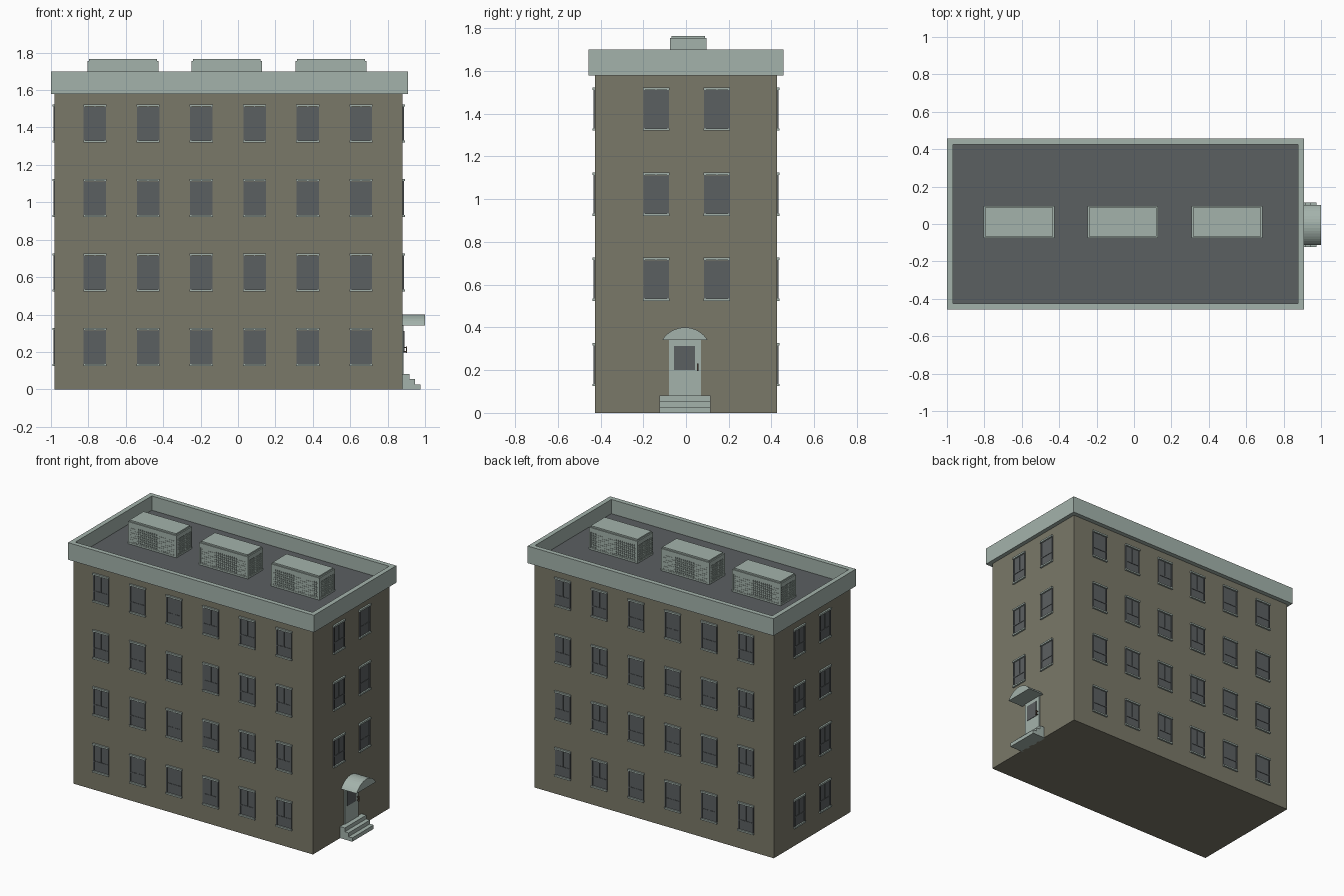
import bpy, bmesh, math
from mathutils import Matrix, Vector

if "Cube" in bpy.data.objects:
    bpy.data.objects.remove(bpy.data.objects["Cube"])


def mat(name, rgb):
    m = bpy.data.materials.new(name)
    m.diffuse_color = (*rgb, 1)
    m.use_nodes = True
    m.node_tree.nodes["Principled BSDF"].inputs["Base Color"].default_value = m.diffuse_color
    return m


WALL = mat("olive_wall", (0.195, 0.19, 0.14))
PALE = mat("pale_green_trim", (0.37, 0.45, 0.41))
DARK = mat("dark_grey", (0.105, 0.115, 0.12))
BROWN = mat("handle_brown", (0.10, 0.07, 0.05))


def boxes(name, items, material, m=Matrix()):
    """One object from many (x0,x1,y0,y1,z0,z1) boxes."""
    bm = bmesh.new()
    for x0, x1, y0, y1, z0, z1 in items:
        t = Matrix.Translation(((x0 + x1) / 2, (y0 + y1) / 2, (z0 + z1) / 2))
        s = Matrix.Diagonal((x1 - x0, y1 - y0, z1 - z0, 1))
        bmesh.ops.create_cube(bm, size=1, matrix=m @ t @ s)
    return finish(name, bm, material)


def finish(name, bm, material):
    me = bpy.data.meshes.new(name)
    bm.to_mesh(me)
    bm.free()
    me.materials.append(material)
    ob = bpy.data.objects.new(name, me)
    bpy.context.collection.objects.link(ob)
    return ob


def extrude_x(name, pts, x0, x1, material):
    """Extrude a (y,z) outline along x."""
    bm = bmesh.new()
    f = bm.faces.new([bm.verts.new((x0, y, z)) for y, z in pts])
    r = bmesh.ops.extrude_face_region(bm, geom=[f])
    vs = [v for v in r["geom"] if isinstance(v, bmesh.types.BMVert)]
    bmesh.ops.translate(bm, vec=(x1 - x0, 0, 0), verts=vs)
    bmesh.ops.recalc_face_normals(bm, faces=bm.faces)
    return finish(name, bm, material)


X0, X1, Y = -0.98, 0.88, 0.425

# Main body and roof deck
boxes("building_body", [(X0, X1, -Y, Y, 0, 1.59)], WALL)
boxes("roof_deck", [(-0.97, 0.885, -0.43, 0.43, 1.585, 1.60)], DARK)

# Parapet ring
P0, P1, PY, T = -1.0, 0.91, 0.457, 0.033
boxes("parapet", [
    (P0, P1, -PY, -PY + T, 1.58, 1.70), (P0, P1, PY - T, PY, 1.58, 1.70),
    (P0, P0 + T, -PY + T, PY - T, 1.58, 1.70), (P1 - T, P1, -PY + T, PY - T, 1.58, 1.70)], PALE)

# Windows: columns along each wall, laid out in wall space (u, outward -y, z)
ROWS = [0.125 + 0.3985 * i for i in range(4)]
COLS = [-0.765 + 0.2845 * i for i in range(6)]
ENDS = [-0.14, 0.145]


def windows(side, spots, m):
    trim, glass, bars = [], [], []
    for u, z in spots:
        glass.append((u - 0.057, u + 0.057, -0.002, 0.01, z + 0.01, z + 0.19))
        # Lintel and sill
        trim.append((u - 0.062, u + 0.062, -0.012, 0.005, z + 0.191, z + 0.203))
        trim.append((u - 0.062, u + 0.062, -0.012, 0.005, z, z + 0.011))
        # Side jambs, mullion and transom
        for du in (-0.056, 0.056):
            bars.append((u + du - 0.004, u + du + 0.004, -0.007, 0.005, z + 0.011, z + 0.191))
        bars.append((u - 0.003, u + 0.003, -0.005, 0.005, z + 0.08, z + 0.191))
        bars.append((u - 0.054, u + 0.054, -0.005, 0.005, z + 0.072, z + 0.08))
    boxes(side + "_window_trim", trim, PALE, m)
    boxes(side + "_window_glass", glass, DARK, m)
    boxes(side + "_window_bars", bars, DARK, m)


def wall(deg, x, y):
    return Matrix.Translation((x, y, 0)) @ Matrix.Rotation(math.radians(deg), 4, 'Z')


windows("front", [(u, z) for u in COLS for z in ROWS], wall(0, 0, -Y))
windows("back", [(-u, z) for u in COLS for z in ROWS], wall(180, 0, Y))
windows("right", [(u, z) for u in ENDS for z in ROWS[1:]], wall(90, X1, 0))
windows("left", [(-u, z) for u in ENDS for z in ROWS], wall(-90, X0, 0))

# Rooftop units: core, frame, lid and grille lattice
for n, cx in enumerate((-0.615, -0.06, 0.497)):
    a, b, c, d, z0, z1 = cx - 0.189, cx + 0.189, -0.075, 0.096, 1.60, 1.765
    e = 0.005
    parts = [(a + e, b - e, c + e, d - e, z0, z1 - 0.01)]
    for x in (a, b - 0.012):
        for y in (c, d - 0.012):
            parts.append((x, x + 0.012, y, y + 0.012, z0, z1 - 0.012))
    parts.append((a, b, c, d, z1 - 0.04, z1 - 0.01))
    parts.append((a + 0.008, b - 0.008, c + 0.008, d - 0.008, z1 - 0.012, z1))
    parts.append((a, b, c, d, z0, z0 + 0.012))
    for i in range(1, 24):
        x = a + (b - a) * i / 24
        parts.append((x - 0.003, x + 0.003, c + 0.002, d - 0.002, z0, z1 - 0.04))
    for i in range(1, 11):
        y = c + (d - c) * i / 11
        parts.append((a + 0.002, b - 0.002, y - 0.003, y + 0.003, z0, z1 - 0.04))
    for i in range(1, 8):
        z = z0 + 0.125 * i / 8
        parts.append((a + 0.002, b - 0.002, c + 0.002, d - 0.002, z - 0.003, z + 0.003))
    boxes("roof_unit_%d" % (n + 1), parts, PALE)

# Entrance door with glass pane and handle
DY = -0.005
boxes("door", [(0.87, 0.886, DY - 0.075, DY + 0.075, 0.08, 0.34)], PALE)
boxes("door_glass", [(0.88, 0.889, DY - 0.05, DY + 0.046, 0.20, 0.312)], DARK)
boxes("door_handle", [(0.897, 0.903, 0.052, 0.059, 0.195, 0.23),
                      (0.88, 0.90, 0.053, 0.058, 0.198, 0.204),
                      (0.88, 0.90, 0.053, 0.058, 0.221, 0.227)], BROWN)

# Steps
boxes("entrance_steps", [(0.87, 0.975 - 0.029 * i, DY - 0.119, DY + 0.119, 0.027 * i, 0.027 * (i + 1))
                         for i in range(3)], PALE)

# Arched canopy: circular segment outline
W, H = 0.107, 0.06
R = (W * W + H * H) / (2 * H)
A = math.asin(W / R)
arc = [(DY + R * math.sin(-A + 2 * A * i / 16), 0.34 + H - R + R * math.cos(-A + 2 * A * i / 16))
       for i in range(17)]
extrude_x("door_canopy", arc, 0.87, 1.0, PALE)
